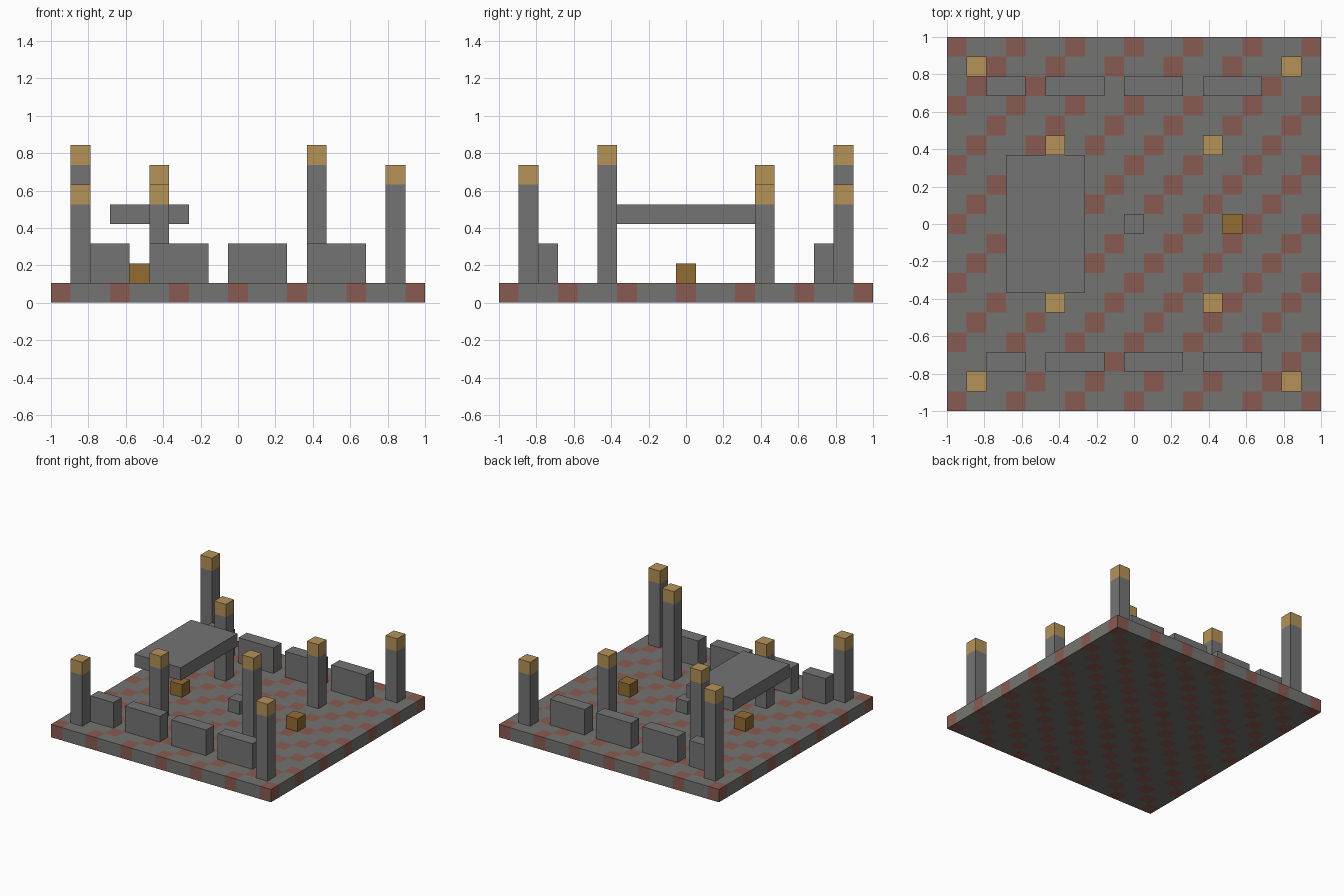
import bpy
import bmesh

if "Cube" in bpy.data.objects:
    bpy.data.objects.remove(bpy.data.objects["Cube"], do_unlink=True)

N = 19            # cells along each side
CELL = 2 / N      # everything sits on this cell grid


def material(name, r, g, b):
    m = bpy.data.materials.new(name)
    m.use_nodes = True
    m.diffuse_color = (r, g, b, 1)
    bsdf = next(n for n in m.node_tree.nodes if n.type == 'BSDF_PRINCIPLED')
    bsdf.inputs["Base Color"].default_value = (r, g, b, 1)
    return m


stone = material("grey stone", 0.175, 0.175, 0.175)
paving = material("paving grey", 0.175, 0.175, 0.165)
brick = material("dull red", 0.25, 0.105, 0.082)
gold = material("pale gold", 0.46, 0.29, 0.095)
amber = material("dark amber", 0.29, 0.15, 0.032)


def add_object(name, bm, mats):
    mesh = bpy.data.meshes.new(name)
    bm.to_mesh(mesh)
    bm.free()
    for m in mats:
        mesh.materials.append(m)
    obj = bpy.data.objects.new(name, mesh)
    bpy.context.collection.objects.link(obj)
    return obj


def box(name, cell, size, mat):
    """Box from its lowest corner cell and its size, both in cells."""
    bm = bmesh.new()
    bmesh.ops.create_cube(bm, size=1)
    for v in bm.verts:
        for k in range(3):
            offset = N / 2 if k < 2 else 0
            v.co[k] = ((v.co[k] + 0.5) * size[k] + cell[k] - offset) * CELL
    return add_object(name, bm, [mat])


# Floor slab with diagonal rows of red tiles running through its thickness
bm = bmesh.new()
bmesh.ops.create_grid(bm, x_segments=N, y_segments=N, size=1)
for f in bm.faces:
    c = f.calc_center_median()
    i, j = int((c.x + 1) / CELL), int((c.y + 1) / CELL)
    f.material_index = int((i - j) % 3 == 0)
for v in bm.verts:
    v.co.z = CELL
floor = add_object("floor_slab", bm, [paving, brick])
slab = floor.modifiers.new("Thickness", 'SOLIDIFY')
slab.thickness = CELL
slab.offset = -1


# Posts with gold caps
def post(name, i, j, top):
    box(name + "_shaft", (i, j, 1), (1, 1, top - 2), stone)
    box(name + "_cap", (i, j, top - 1), (1, 1, 1), gold)


post("front_right_corner_post", 1, 1, 6)
post("front_left_corner_post", 17, 1, 7)
post("back_right_corner_post", 1, 17, 8)
post("back_left_corner_post", 17, 17, 6)
post("front_right_inner_post", 5, 5, 6)
post("front_left_inner_post", 13, 5, 8)
post("back_right_inner_post", 5, 13, 7)
post("back_left_inner_post", 13, 13, 6)

# Low wall segments along the front and back
for side, row in (("front", 2), ("back", 16)):
    for start, length in ((2, 2), (5, 3), (9, 3), (13, 3)):
        box(side + "_wall_segment", (start, row, 1), (length, 1, 2), stone)

# Raised canopy slab between the right inner posts
box("canopy", (3, 6, 4), (4, 7, 1), stone)

# Small blocks across the middle
box("centre_block", (9, 9, 1), (1, 1, 1), stone)
box("right_amber_block", (4, 9, 1), (1, 1, 1), amber)
box("left_amber_block", (14, 9, 1), (1, 1, 1), amber)
